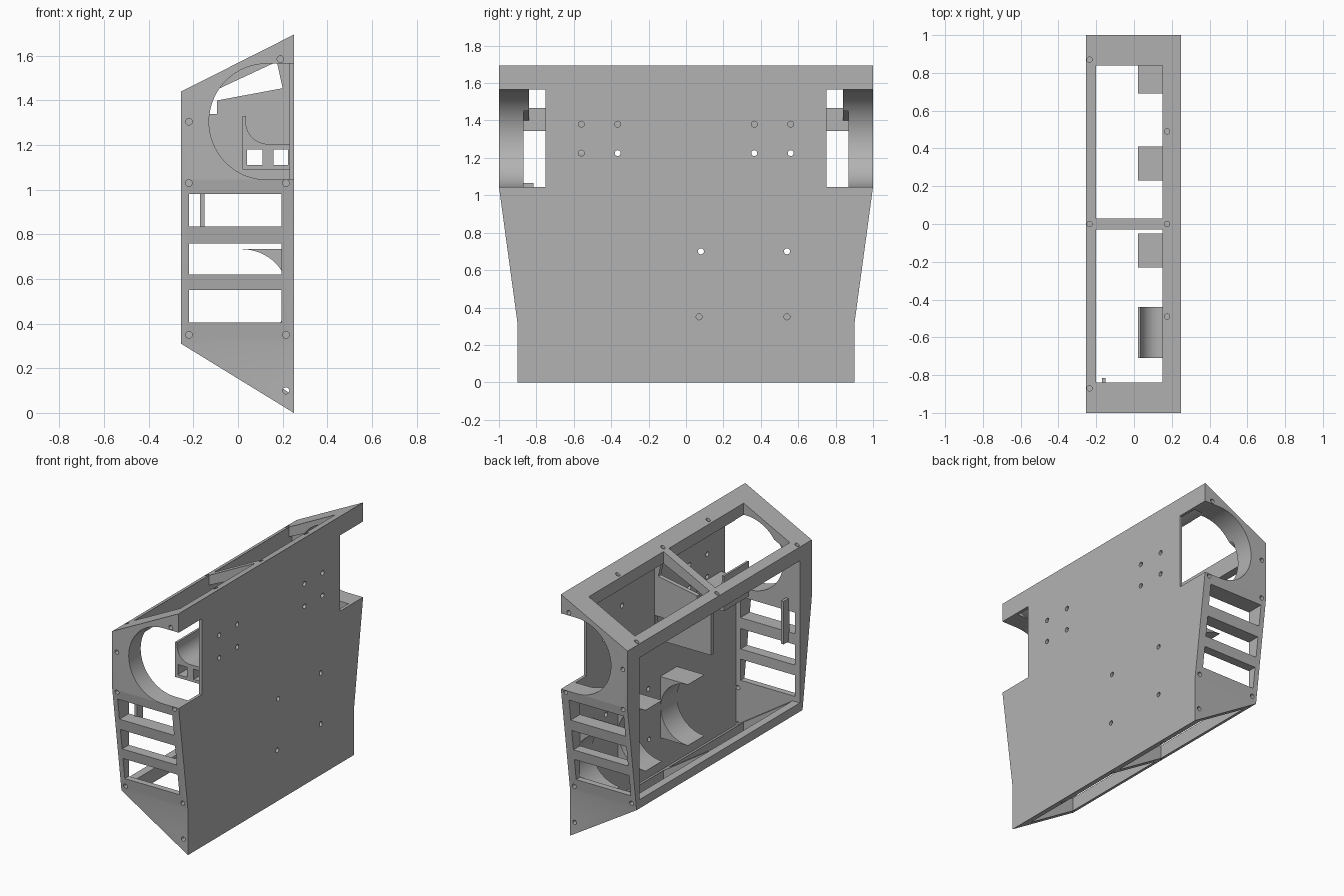
import bpy, bmesh, math

cube = bpy.data.objects.get("Cube")
if cube:
    bpy.data.objects.remove(cube)

grey = bpy.data.materials.new("plain grey")
grey.use_nodes = True
COLOUR = (0.45, 0.45, 0.45, 1)
grey.diffuse_color = COLOUR
grey.node_tree.nodes["Principled BSDF"].inputs["Base Color"].default_value = COLOUR


def prism(name, pts, axis, lo, hi):
    """Extrude a closed 2D outline along one axis."""
    place = {"x": lambda a, b, t: (t, a, b),
             "y": lambda a, b, t: (a, t, b),
             "z": lambda a, b, t: (a, b, t)}[axis]
    bm = bmesh.new()
    ends = [[bm.verts.new(place(a, b, t)) for a, b in pts] for t in (lo, hi)]
    n = len(pts)
    for ring in ends:
        bm.faces.new(ring)
    for i in range(n):
        j = (i + 1) % n
        bm.faces.new((ends[0][i], ends[0][j], ends[1][j], ends[1][i]))
    bmesh.ops.recalc_face_normals(bm, faces=bm.faces)
    mesh = bpy.data.meshes.new(name)
    bm.to_mesh(mesh)
    bm.free()
    mesh.materials.append(grey)
    ob = bpy.data.objects.new(name, mesh)
    bpy.context.collection.objects.link(ob)
    return ob


def arc(cx, cy, r, start=0, end=360, n=48):
    full = end - start == 360
    steps = n if full else n + 1
    angles = [math.radians(start + (end - start) * i / n) for i in range(steps)]
    return [(cx + r * math.cos(a), cy + r * math.sin(a)) for a in angles]


def rect(a0, a1, b0, b1):
    return [(a0, b0), (a1, b0), (a1, b1), (a0, b1)]


def box(name, x, y, z):
    return prism(name, rect(*x, *z), "y", *y)


def boolean(target, tool, mode="DIFFERENCE"):
    """Apply a boolean and discard the tool."""
    tool.hide_render = True
    mod = target.modifiers.new("cut", "BOOLEAN")
    mod.operation, mod.object, mod.solver = mode, tool, "EXACT"
    bpy.context.view_layer.objects.active = target
    bpy.ops.object.modifier_apply(modifier=mod.name)
    bpy.data.objects.remove(tool)


def top_z(x):
    return 1.695 - (0.25 - x) * 0.505


def floor_z(x):
    return (0.25 - x) * 0.614


# Housing: sloped cross-section limited by the tapered side outline
housing = prism("housing", [(0.25, 0), (0.25, 1.695), (-0.255, 1.44), (-0.255, 0.31)],
                "y", -1.2, 1.2)
outline = prism("side_outline", [(-0.9, -0.1), (0.9, -0.1), (0.9, 0.31), (1, 1.045),
                                 (1, 1.8), (-1, 1.8), (-1, 1.045), (-0.9, 0.31)],
                "x", -0.5, 0.5)
boolean(housing, outline, "INTERSECT")

# Interior, open on the left-out long side
cavity = [(-0.4, 0.37), (-0.2, 0.37), (0.23, 0.09), (0.23, 1.6),
          (-0.2, 1.4), (-0.2, 1.345), (-0.4, 1.345)]
boolean(housing, prism("cavity", cavity, "y", -0.87, 0.87))

# Paired openings in the sloped top and bottom, either side of a centre bar
for y0, y1 in ((-0.84, -0.03), (0.03, 0.84)):
    boolean(housing, box("top_opening", (-0.2, 0.15), (y0, y1), (1.25, 2)))
    boolean(housing, box("bottom_opening", (-0.2, 0.15), (y0, y1), (-0.2, 0.45)))

# Round end openings, side notches, vents and end screw holes
END_HOLES = [(-0.22, 1.305), (-0.22, 1.03), (0.215, 1.03), (-0.22, 0.35),
             (0.215, 0.35), (0.215, 0.1), (0.19, 1.585)]
for s in (-1, 1):
    def span(a, b):
        return sorted((s * a, s * b))
    boolean(housing, prism("round_opening", arc(0.13, 1.305, 0.26, n=64), "y", *span(0.8, 1.1)))
    boolean(housing, box("notch", (0.13, 0.4), span(0.75, 1.1), (1.045, 1.565)))
    for z0, z1 in ((0.405, 0.55), (0.62, 0.76), (0.835, 0.98)):
        boolean(housing, box("vent", (-0.22, 0.195), span(0.8, 1.1), (z0, z1)))
    for x, z in END_HOLES:
        edge = 0.9 + 0.1 * min(max((z - 0.31) / 0.735, 0), 1)
        boolean(housing, prism("end_hole", arc(x, z, 0.015, n=16), "y",
                               *span(edge - 0.05, 1.1)))

# Screw holes through the large plate
plate_holes = [(s * y, z) for s in (-1, 1) for y in (0.365, 0.56) for z in (1.225, 1.38)]
plate_holes += [(0.08, 0.7), (0.54, 0.7), (0.07, 0.35), (0.54, 0.35)]
for y, z in plate_holes:
    boolean(housing, prism("plate_hole", arc(y, z, 0.016, n=16), "x", 0.2, 0.3))

# Screw holes in the top and bottom frames
for x, y in [(-0.235, -0.87), (-0.235, 0), (-0.235, 0.87),
             (0.175, -0.49), (0.175, 0), (0.175, 0.49)]:
    boolean(housing, prism("top_hole", arc(x, y, 0.014, n=16), "z", top_z(x) - 0.05, 2))
    boolean(housing, prism("bottom_hole", arc(x, y, 0.014, n=16), "z",
                           -0.1, floor_z(x) + 0.03))

# Lower cradles with a half-round seat
cradle = [(0.235, 0.315), (0.235, 0.735)] + arc(0.02, 0.525, 0.208, 90, -90, 32)
cradle.insert(2, (0.02, 0.735))
cradle.append((0.02, 0.315))
cradles = [prism("cradle", cradle, "y", y, y + 0.18) for y in (-0.23, 0.23, 0.69)]

# Upper bracket with a curved seat and two square holes
seat = [(0.235, 1.09), (0.235, 1.205)] + arc(0.135, 1.305, 0.1, 270, 180, 20)
seat += [(0.035, 1.33), (0.02, 1.33), (0.02, 1.09)]
bracket = prism("upper_bracket", seat, "y", -0.71, -0.44)

# Centre web below the top bar
web = prism("centre_web", [(-0.2, 1.02), (0.235, 1.02), (0.235, 1.58), (0.175, 1.57),
                           (0.2, 1.455), (-0.095, 1.4), (-0.095, 1.34), (-0.2, 1.34)],
            "y", -0.015, 0.015)
for part in (bracket, web):
    for x0, x1 in ((0.04, 0.11), (0.16, 0.225)):
        boolean(part, box("square_hole", (x0, x1), (-1, 1), (1.11, 1.18)))

# Small upright rail on the front end wall
rail = box("upright_rail", (-0.17, -0.15), (-0.88, -0.815), (0.77, 1.065))

# Crisp edges with smooth round surfaces
bpy.ops.object.select_all(action="DESELECT")
for ob in [housing, bracket, web, rail] + cradles:
    ob.select_set(True)
bpy.context.view_layer.objects.active = housing
bpy.ops.object.shade_smooth_by_angle(angle=math.radians(25))
